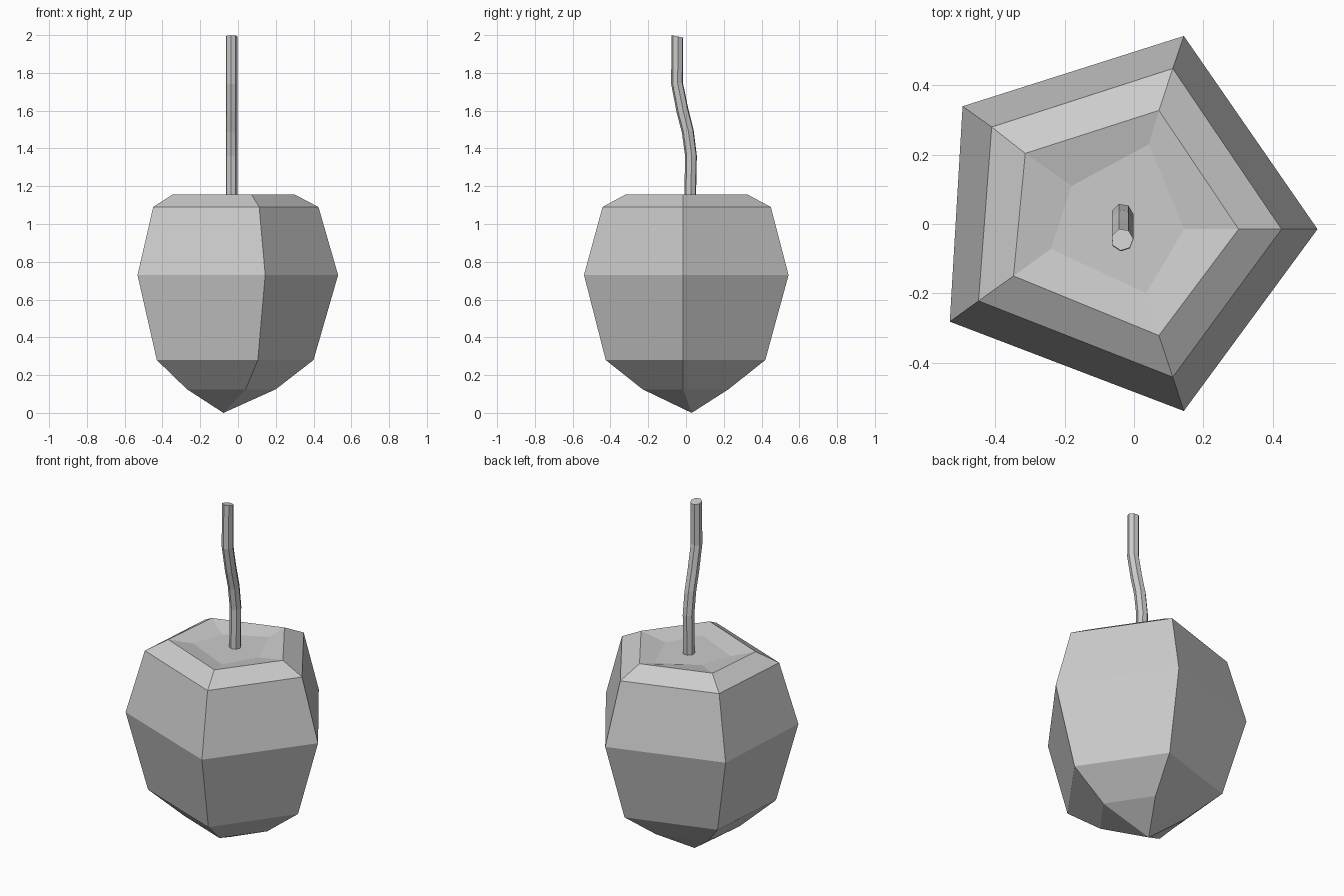
import bpy, bmesh
from math import sin, cos, tau, radians

if "Cube" in bpy.data.objects:
    bpy.data.objects.remove(bpy.data.objects["Cube"])


def loft(name, rings, tip=None):
    """Skin a stack of equal-sized rings, with an optional pointed bottom."""
    bm = bmesh.new()
    loops = [[bm.verts.new(p) for p in ring] for ring in rings]
    n = len(loops[0])
    for a, b in zip(loops, loops[1:]):
        for i in range(n):
            j = (i + 1) % n
            bm.faces.new((a[i], a[j], b[j], b[i]))
    if tip:
        t = bm.verts.new(tip)
        for i in range(n):
            bm.faces.new((t, loops[0][(i + 1) % n], loops[0][i]))
    else:
        bm.faces.new(loops[0][::-1])
    bm.faces.new(loops[-1])
    bmesh.ops.recalc_face_normals(bm, faces=bm.faces[:])
    me = bpy.data.meshes.new(name)
    bm.to_mesh(me)
    bm.free()
    ob = bpy.data.objects.new(name, me)
    bpy.context.collection.objects.link(ob)
    return ob


# Fruit body: slightly irregular five-sided sections, bottom to sunken top
sections = [
    (0.125, [(0.20, -0.015), (0.04, 0.225), (-0.24, 0.14), (-0.27, -0.11), (0.04, -0.23)]),
    (0.28, [(0.40, -0.015), (0.105, 0.42), (-0.39, 0.265), (-0.43, -0.22), (0.105, -0.425)]),
    (0.73, [(0.53, -0.015), (0.144, 0.543), (-0.495, 0.34), (-0.532, -0.282), (0.144, -0.54)]),
    (1.09, [(0.426, -0.015), (0.112, 0.449), (-0.411, 0.28), (-0.449, -0.222), (0.112, -0.442)]),
    (1.155, [(0.302, -0.015), (0.072, 0.328), (-0.314, 0.204), (-0.348, -0.15), (0.072, -0.322)]),
    (1.13, [(0.144, -0.015), (0.043, 0.23), (-0.18, 0.11), (-0.24, -0.072), (0.035, -0.2)]),
]
loft("fruit_body", [[(x, y, z) for x, y in pts] for z, pts in sections],
     tip=(-0.077, 0.03, 0.0))

# Stem: seven-sided tube following a gentle S bend, (y, z, slope of section)
path = [(0.022, 1.12, 0.0), (0.027, 1.36, -0.05), (0.01, 1.49, -0.2),
        (-0.018, 1.6, -0.27), (-0.047, 1.745, -0.12), (-0.045, 1.993, -0.2)]
SIDES, R, X = 7, 0.032, -0.034
stem = []
for y, z, slope in path:
    ring = []
    for i in range(SIDES):
        a = radians(5) + tau * i / SIDES
        dy = R * sin(a)
        # section leans with the bend
        ring.append((X + R * cos(a), y + dy, z + dy * (-slope if z < 1.9 else slope)))
    stem.append(ring)
loft("stem", stem)
